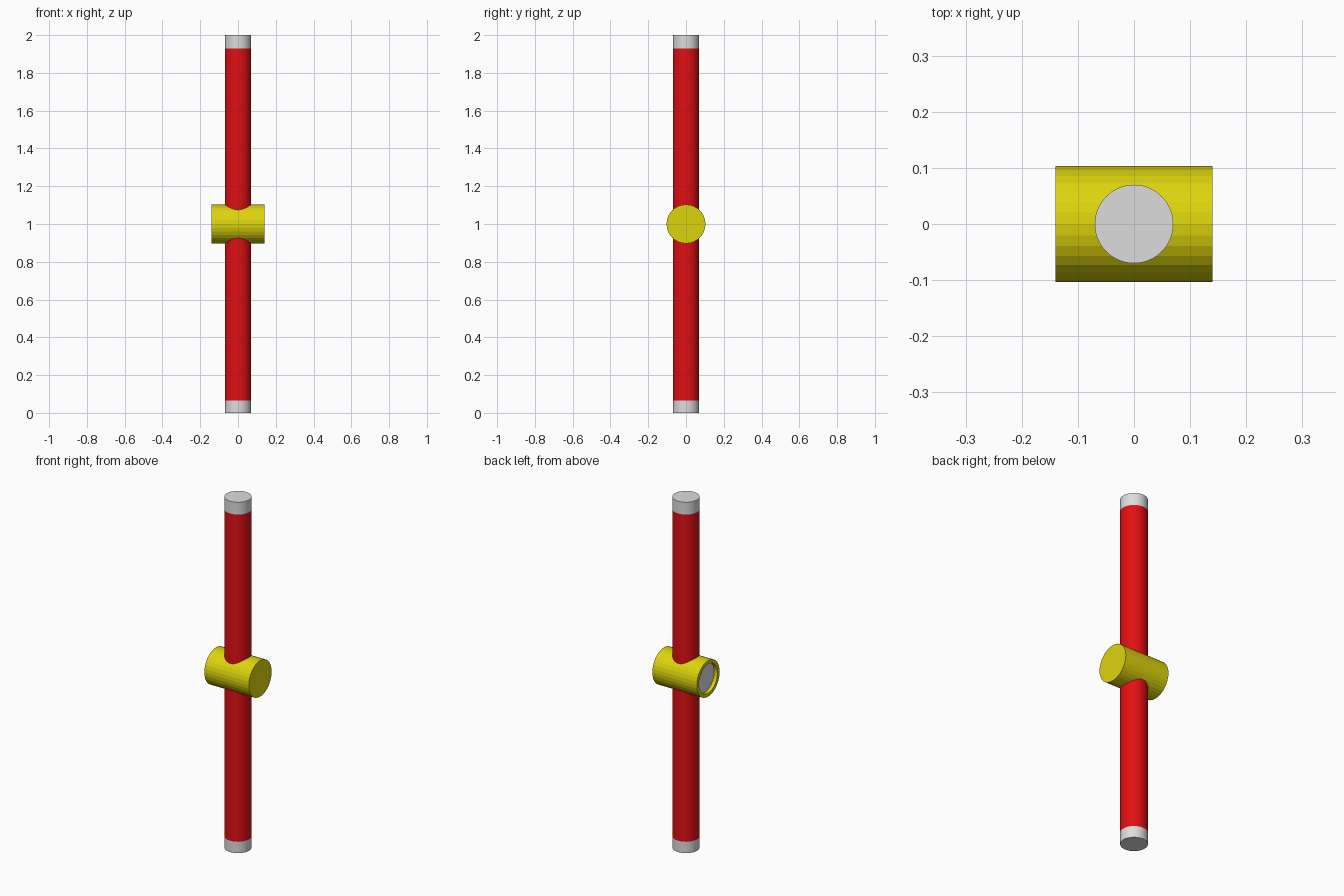
import bpy
import bmesh
from math import cos, sin, pi, radians
from mathutils import Matrix

cube = bpy.data.objects.get("Cube")
if cube:
    bpy.data.objects.remove(cube, do_unlink=True)


def material(name, rgb):
    mat = bpy.data.materials.new(name)
    mat.use_nodes = True
    colour = (*rgb, 1)
    mat.diffuse_color = colour
    mat.node_tree.nodes["Principled BSDF"].inputs["Base Color"].default_value = colour
    return mat


RED = material("red", (0.75, 0.005, 0.006))
YELLOW = material("yellow", (0.72, 0.66, 0.004))
GREY = material("light grey", (0.72, 0.72, 0.72))


def lathe(name, profile, sides, mats, transform, smooth=False):
    """Spin (radius, height) points about z; each end closes with a flat cap."""
    bm = bmesh.new()
    rings = [[bm.verts.new((r * cos(2 * pi * i / sides), r * sin(2 * pi * i / sides), z))
              for i in range(sides)] for r, z in profile]
    for low, high in zip(rings, rings[1:]):
        for i in range(sides):
            j = (i + 1) % sides
            bm.faces.new((low[i], low[j], high[j], high[i]))
    bm.faces.new(rings[0][::-1])
    bm.faces.new(rings[-1])
    bm.faces.ensure_lookup_table()
    if len(mats) > 1:
        bm.faces[-1].material_index = 1
    mesh = bpy.data.meshes.new(name)
    bm.to_mesh(mesh)
    bm.free()
    for mat in mats:
        mesh.materials.append(mat)
    obj = bpy.data.objects.new(name, mesh)
    obj.matrix_world = transform
    bpy.context.collection.objects.link(obj)
    if smooth:
        bpy.ops.object.select_all(action="DESELECT")
        obj.select_set(True)
        bpy.context.view_layer.objects.active = obj
        bpy.ops.object.shade_smooth_by_angle(angle=radians(30))
    return obj


# Upright rod with a pale tip at each end
ROD = 0.07
for name, bottom, top, mat in (("bottom_tip", 0, 0.065, GREY),
                               ("rod", 0.065, 1.93, RED),
                               ("top_tip", 1.93, 2, GREY)):
    lathe(name, [(ROD, bottom), (ROD, top)], 64, [mat], Matrix.Identity(4), smooth=True)

# Cross barrel, solid at +x, with a recessed grey disc at -x
along_x = Matrix.Translation((0, 0, 1)) @ Matrix.Rotation(-pi / 2, 4, "Y")
lathe("cross_barrel",
      [(0.103, -0.14), (0.103, 0.14), (0.083, 0.14), (0.083, 0.12)],
      32, [YELLOW, GREY], along_x)
